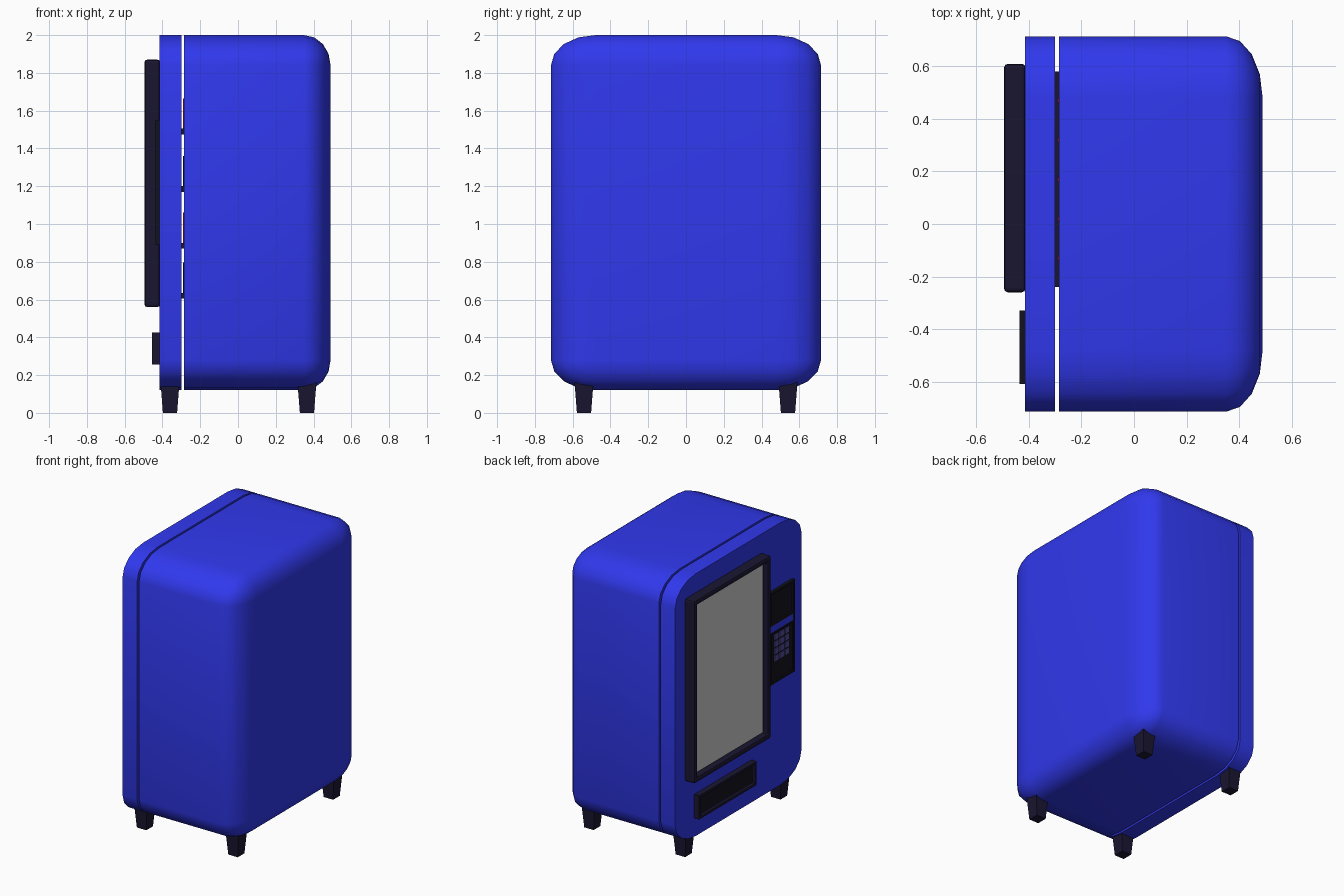
import bpy, bmesh
from math import sin, cos, pi, radians

if "Cube" in bpy.data.objects:
    bpy.data.objects.remove(bpy.data.objects["Cube"])


def material(name, rgb):
    m = bpy.data.materials.new(name)
    m.diffuse_color = (*rgb, 1)
    m.use_nodes = True
    m.node_tree.nodes["Principled BSDF"].inputs["Base Color"].default_value = m.diffuse_color
    return m


BLUE = material("blue_paint", (0.03, 0.04, 0.85))
DARK = material("dark_plastic", (0.01, 0.008, 0.03))
BLACK = material("black_plastic", (0.006, 0.006, 0.012))
KEY = material("key_plastic", (0.09, 0.07, 0.32))
RED = material("red_can", (0.6, 0.01, 0.02))


def finish(bm, name, mat=None, bevel=0):
    bmesh.ops.recalc_face_normals(bm, faces=bm.faces)
    me = bpy.data.meshes.new(name)
    bm.to_mesh(me)
    bm.free()
    ob = bpy.data.objects.new(name, me)
    bpy.context.collection.objects.link(ob)
    if mat:
        me.materials.append(mat)
    if bevel:
        b = ob.modifiers.new("bevel", "BEVEL")
        b.width, b.segments = bevel, 2
        b.limit_method, b.angle_limit = "ANGLE", radians(40)
    return ob


def box_bm(x, y, z):
    bm = bmesh.new()
    bmesh.ops.create_cube(bm, size=1)
    for v in bm.verts:
        v.co = [a + (b - a) * (c + 0.5) for (a, b), c in zip((x, y, z), v.co)]
    return bm


def box(name, x, y, z, mat=None, bevel=0):
    return finish(box_bm(x, y, z), name, mat, bevel)


def smooth(ob):
    bpy.ops.object.select_all(action="DESELECT")
    ob.select_set(True)
    bpy.context.view_layer.objects.active = ob
    bpy.ops.object.shade_smooth_by_angle(angle=radians(35))


# Rounded cabinet section lofted along x; k scales the corner radii down to 0
HY, Z0, Z1, RY, RZ, RX, SEG = 0.715, 0.12, 2.0, 0.235, 0.16, 0.14, 4


def ring(bm, x, k):
    cy, cz, hz = HY - RY, (Z0 + Z1) / 2, (Z1 - Z0) / 2 - RZ
    pts = []
    for q, (sy, sz) in enumerate(((1, 1), (-1, 1), (-1, -1), (1, -1))):
        for i in range(SEG + 1):
            a = (q + i / SEG) * pi / 2
            pts.append(bm.verts.new((x, sy * cy + RY * k * cos(a),
                                     cz + sz * hz + RZ * k * sin(a))))
    return pts


def loft(name, sections):
    bm = bmesh.new()
    rings = [ring(bm, x, k) for x, k in sections]
    for a, b in zip(rings, rings[1:]):
        for i in range(len(a)):
            j = (i + 1) % len(a)
            bm.faces.new((a[i], a[j], b[j], b[i]))
    bm.faces.new(rings[0])
    bm.faces.new(rings[-1])
    bmesh.ops.remove_doubles(bm, verts=bm.verts, dist=0.0005)
    return finish(bm, name, BLUE)


def cut(ob, x, y, z):
    cutter = box("cutter", x, y, z)
    cutter.hide_render = True
    m = ob.modifiers.new("cut", "BOOLEAN")
    m.operation, m.object, m.solver = "DIFFERENCE", cutter, "EXACT"
    bpy.context.view_layer.objects.active = ob
    bpy.ops.object.modifier_apply(modifier="cut")
    bpy.data.objects.remove(cutter)


# Cabinet with rounded back, and separate front door slab
cabinet = loft("cabinet", [(-0.285, 1)] + [
    (0.35 + RX * sin(i * pi / 2 / SEG), cos(i * pi / 2 / SEG)) for i in range(SEG + 1)])
cut(cabinet, (-0.5, 0.12), (-0.245, 0.585), (0.6, 1.84))
smooth(cabinet)
door = loft("front_door", [(-0.415, 1), (-0.30, 1)])
cut(door, (-0.6, 0), (-0.2, 0.55), (0.62, 1.81))
smooth(door)


# Raised panel facing -x with a recessed middle
def panel(name, x, y, z, border, depth, mat, bevel=0, is_open=False):
    bm = box_bm(x, y, z)
    bm.normal_update()
    front = min(bm.faces, key=lambda f: f.calc_center_median().x)
    back = max(bm.faces, key=lambda f: f.calc_center_median().x)
    bmesh.ops.inset_region(bm, faces=[front], thickness=border)
    if is_open:
        bmesh.ops.inset_region(bm, faces=[back], thickness=border)
        fv, bv = list(front.verts), list(back.verts)
        fe, be = list(front.edges), list(back.edges)
        bmesh.ops.delete(bm, geom=[front, back], context="FACES_ONLY")
        bmesh.ops.bridge_loops(bm, edges=fe + be)
    else:
        wall = bmesh.ops.extrude_discrete_faces(bm, faces=[front])["faces"][0]
        for v in wall.verts:
            v.co.x += depth
    return finish(bm, name, mat, bevel)


# Window frame and glass
panel("window_frame", (-0.495, -0.413), (-0.26, 0.61), (0.56, 1.87), 0.055, 0, DARK, 0.014, True)
box("window_glass", (-0.468, -0.458), (-0.206, 0.556), (0.614, 1.816))

# Delivery slot
panel("delivery_slot", (-0.455, -0.41), (-0.15, 0.5), (0.255, 0.425), 0.025, 0.02, DARK)
box("delivery_flap", (-0.44, -0.43), (-0.12, 0.47), (0.285, 0.395), BLACK)

# Control panel: display recess, blue strip, keypad
PY = (-0.61, -0.33)
panel("display_panel", (-0.437, -0.41), PY, (1.31, 1.55), 0.025, 0.012, BLACK)
box("panel_strip", (-0.434, -0.41), (-0.59, -0.33), (1.26, 1.31), BLUE)
box("panel_edge", (-0.437, -0.41), (-0.61, -0.59), (1.26, 1.31), BLACK)
panel("keypad_panel", (-0.437, -0.41), PY, (0.89, 1.26), 0.02, 0.01, BLACK)
for r in range(4):
    for c in range(3):
        y, z = -0.53 + 0.06 * c, 1.06 + 0.051 * r
        box("key", (-0.434, -0.425), (y - 0.024, y + 0.024), (z - 0.02, z + 0.02), KEY)

# Tapered square legs
for x in (-0.36, 0.365):
    for y in (-0.54, 0.54):
        bm = box_bm((x - 0.05, x + 0.05), (y - 0.05, y + 0.05), (0, 0.16))
        for v in bm.verts:
            if v.co.z < 0.01:
                v.co.x = x + (v.co.x - x) * 0.75
                v.co.y = y + (v.co.y - y) * 0.75
        finish(bm, "leg", DARK)

# Shelves and stock behind the glass
for n, z in enumerate((0.605, 0.87, 1.17, 1.475)):
    box("shelf", (-0.30, 0.11), (-0.24, 0.58), (z, z + 0.03), DARK)
    for i in range(5):
        bm = bmesh.new()
        bmesh.ops.create_cone(bm, cap_ends=True, segments=12, radius1=0.055,
                              radius2=0.055, depth=0.16)
        bmesh.ops.translate(bm, verts=bm.verts, vec=(-0.235, -0.13 + 0.15 * i, z + 0.11))
        smooth(finish(bm, "can", DARK if n % 2 == 0 else RED))
